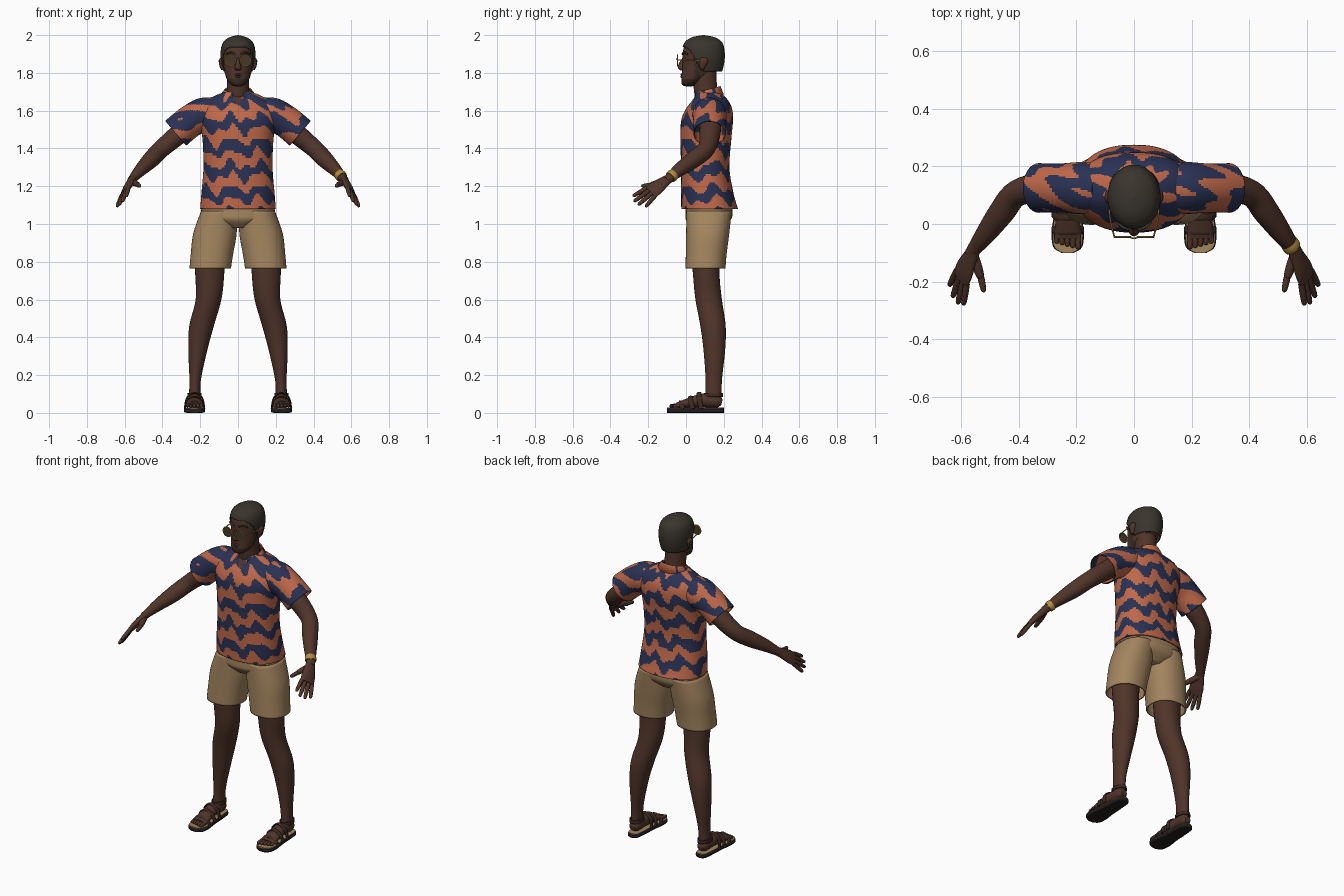
import bpy, bmesh, math
from mathutils import Vector

cube = bpy.data.objects.get("Cube")
if cube:
    bpy.data.objects.remove(cube, do_unlink=True)


def material(name, *rgb):
    m = bpy.data.materials.new(name)
    m.use_nodes = True
    m.diffuse_color = (*rgb, 1)
    m.node_tree.nodes["Principled BSDF"].inputs["Base Color"].default_value = (*rgb, 1)
    return m


SKIN = material("dark skin", .08, .035, .023)
HAIR = material("charcoal hair", .042, .036, .026)
BEARD = material("short beard", .04, .023, .017)
CORAL = material("coral cloth", .53, .14, .068)
NAVY = material("navy cloth", .023, .032, .09)
KHAKI = material("khaki cloth", .37, .235, .115)
SOLE = material("black sole", .016, .014, .013)
STRAP = material("brown leather", .045, .022, .016)
GOLD = material("gold metal", .45, .26, .05)
LENS = material("tinted lens", .06, .038, .02)

X, Y = Vector((1, 0, 0)), Vector((0, 1, 0))
SIDES = (("left", 1), ("right", -1))


def spline(stations, steps):
    """Smooth Catmull-Rom resampling of station tuples."""
    pts = [stations[0], *stations, stations[-1]]
    out = []
    for i in range(len(stations) - 1):
        a, b, c, d = pts[i:i + 4]
        for k in range(steps):
            t = k / steps
            out.append([.5 * (2 * q + (r - p) * t + (2 * p - 5 * q + 4 * r - s) * t * t
                              + (3 * q - p - 3 * r + s) * t ** 3)
                        for p, q, r, s in zip(a, b, c, d)])
    return out + [list(stations[-1])]


def finish(name, verts, faces, mats, rule=None, keep=None, thick=0):
    me = bpy.data.meshes.new(name)
    me.from_pydata(verts, [], faces)
    bm = bmesh.new()
    bm.from_mesh(me)
    bmesh.ops.recalc_face_normals(bm, faces=bm.faces)
    if keep:
        lost = [f for f in bm.faces if not keep(f.calc_center_median())]
        bmesh.ops.delete(bm, geom=lost, context='FACES')
    for f in bm.faces:
        f.smooth = True
        if rule:
            f.material_index = rule(f.calc_center_median())
    bm.to_mesh(me)
    bm.free()
    me.set_sharp_from_angle(angle=math.radians(50))
    for m in mats:
        me.materials.append(m)
    ob = bpy.data.objects.new(name, me)
    bpy.context.collection.objects.link(ob)
    if thick:
        mod = ob.modifiers.new("thickness", 'SOLIDIFY')
        mod.thickness, mod.offset = thick, -1
    return ob


def loft(name, stations, *mats, ref=None, side=1, n=20, steps=5, power=2, caps=True, **extra):
    """Skin rings (x, y, z, rx, ry): level rings, or across the path when ref is given."""
    rows = spline(stations, steps)
    centres = [Vector(r[:3]) for r in rows]
    verts, faces = [], []
    for i, (c, row) in enumerate(zip(centres, rows)):
        u, v = X, Y
        if ref:
            t = (centres[min(i + 1, len(rows) - 1)] - centres[max(i - 1, 0)]).normalized()
            u = (ref - t * ref.dot(t)).normalized()
            v = t.cross(u)
        for k in range(n):
            a = math.tau * k / n
            cs, sn = [math.copysign(abs(w) ** (2 / power), w) for w in (math.cos(a), math.sin(a))]
            p = c + u * cs * max(row[3], .001) + v * sn * max(row[4], .001)
            verts.append((p.x * side, p.y, p.z))
    for i in range(len(rows) - 1):
        for k in range(n):
            a, b = i * n + k, i * n + (k + 1) % n
            faces.append((a, b, b + n, a + n))
    if caps:
        faces += [tuple(range(n)), tuple(range(len(verts) - n, len(verts)))]
    return finish(name, verts, faces, mats, **extra)


def rod(name, points, r, mat, r2=None, ref=X, **kw):
    return loft(name, [(*p, r, r2 or r) for p in points], mat, ref=ref, n=10, **kw)


def digit(name, a, b, r, side, mat=SKIN):
    a, b = Vector(a), Vector(b)
    stops = ((0, 1), (.5, 1), (.85, .85), (.96, .6), (1, .1))
    loft(name, [(*a.lerp(b, t), r * s, r * s) for t, s in stops], mat, ref=Vector((.5, .7, -.5)),
         side=side, n=10, steps=3)


# Shirt pattern: wavy bands of two colours
def bands(u, z):
    wave = math.sin(math.tau * z / .125 + 1.1 * math.sin(6 * u) + .7 * math.sin(11 * u + 25 * z))
    return int(wave > .35 * math.sin(9 * u + 2))


def torso_rule(c):
    if c.y < .09 and c.z > 1.62 and abs(c.x) < (c.z - 1.62) * .5:
        return 2
    return bands(math.atan2(c.x, .11 - c.y), c.z)


loft("shirt_body", [
    (0, .125, 1.08, .2, .15), (0, .112, 1.17, .193, .138), (0, .102, 1.3, .183, .128),
    (0, .105, 1.45, .188, .135), (0, .112, 1.55, .205, .137), (0, .122, 1.61, .2, .122),
    (0, .128, 1.65, .175, .098), (0, .125, 1.68, .12, .075), (0, .115, 1.7, .07, .062)],
    CORAL, NAVY, SKIN, n=144, steps=12, power=2.3, caps=False, thick=.006, rule=torso_rule)

# Folded collar, open at the front
collar, flaps, count = [], [], 40
for k in range(count + 1):
    a = math.radians(-158 + 316 * k / count)
    front = (1 - math.cos(a)) / 2
    for rx, ry, z in ((.064, .062, 1.725 - .035 * front), (.07, .068, 1.73 - .035 * front),
                      (.098, .085, 1.685 - .045 * front ** 3)):
        collar.append((rx * math.sin(a), .115 + ry * math.cos(a), z))
    if k < count:
        for j in (3 * k, 3 * k + 1):
            flaps.append((j, j + 1, j + 4, j + 3))
finish("collar", collar, flaps, [CORAL, NAVY], thick=.004,
       rule=lambda c: bands(1.5 * math.atan2(c.x, c.y - .115), c.z))

# Shorts
loft("shorts_hips", [(0, .12, 1.14, .183, .12), (0, .122, 1.06, .195, .125),
                     (0, .118, 1.02, .17, .118), (0, .115, .98, .06, .08)], KHAKI, n=48, power=2.3)

# Head, neck and hair
loft("neck", [(0, .12, 1.63, .075, .07), (0, .105, 1.7, .06, .062), (0, .095, 1.82, .06, .065)],
     SKIN, n=32)
loft("head", [
    (0, .015, 1.728, .012, .015), (0, .02, 1.737, .036, .04), (0, .035, 1.76, .056, .06),
    (0, .063, 1.8, .07, .085), (0, .084, 1.855, .08, .102), (0, .09, 1.91, .083, .107),
    (0, .09, 1.96, .068, .088), (0, .09, 1.985, .03, .04)], SKIN, BEARD, n=48,
    rule=lambda c: int(c.z < 1.765 or (c.z < 1.85 and .045 < c.y < .075)))


def below_hairline(c):
    t = min(max((c.y + .005) / .11, 0), 1)
    return c.z > 1.935 - .13 * t * t * (3 - 2 * t)


loft("hair", [
    (0, .1, 1.785, .07, .085), (0, .097, 1.85, .087, .105), (0, .092, 1.91, .092, .113),
    (0, .092, 1.96, .08, .1), (0, .092, 1.988, .046, .062), (0, .092, 2, .003, .004)],
    HAIR, n=64, steps=10, keep=below_hairline, thick=.005)
loft("nose", [(0, -.012, 1.878, .009, .008), (0, -.024, 1.85, .011, .014),
              (0, -.026, 1.825, .018, .016), (0, -.018, 1.812, .012, .008)], SKIN)
for label, z in (("upper", 1.79), ("lower", 1.779)):
    rod(label + "_lip", [(-.028, -.008, z), (0, -.023, z), (.028, -.008, z)], .006, BEARD, ref=Y)

# Glasses
rod("glasses_bridge", [(-.012, -.046, 1.868), (0, -.05, 1.873), (.012, -.046, 1.868)], .003, GOLD, ref=Y)


def adopt(name, mat):
    ob = bpy.context.object
    ob.name = name
    ob.data.materials.append(mat)
    bpy.ops.object.shade_smooth_by_angle()


LEG_PATH = [(.15, .105, .82, .08, .075), (.15, .108, .72, .076, .07), (.156, .12, .6, .068, .07),
            (.193, .143, .46, .065, .067), (.213, .15, .33, .05, .057), (.227, .147, .17, .03, .043),
            (.23, .145, .06, .032, .044)]
ACROSS = Vector((.48, .69, -.53)).normalized()
KNUCKLE = Vector((.597, -.185, 1.172))
TIPS = {"index": (.592, -.282, 1.147), "middle": (.612, -.278, 1.118),
        "ring": (.63, -.255, 1.1), "little": (.641, -.215, 1.09)}

for label, s in SIDES:
    tag = label + "_"
    # Face details
    bpy.ops.mesh.primitive_torus_add(location=(s * .04, -.045, 1.865), rotation=(math.pi / 2, 0, 0),
                                     major_radius=.029, minor_radius=.0028,
                                     major_segments=32, minor_segments=8)
    adopt(tag + "glasses_rim", GOLD)
    bpy.ops.mesh.primitive_cylinder_add(location=(s * .04, -.045, 1.865), rotation=(math.pi / 2, 0, 0),
                                        radius=.028, depth=.003, vertices=32)
    adopt(tag + "glasses_lens", LENS)
    rod(tag + "glasses_temple", [(.068, -.045, 1.868), (.083, .02, 1.868), (.088, .1, 1.862)],
        .003, GOLD, side=s)
    rod(tag + "eyebrow", [(.014, -.019, 1.9), (.038, -.012, 1.908), (.06, .008, 1.9)],
        .005, HAIR, ref=Y, side=s)
    loft(tag + "ear", [(.08, .085, 1.815, .008, .008), (.086, .088, 1.83, .01, .014),
                       (.09, .094, 1.865, .012, .023), (.086, .094, 1.883, .004, .008)], SKIN, side=s)

    # Sleeve and arm
    loft(tag + "sleeve", [(.13, .125, 1.59, .085, .08), (.185, .125, 1.578, .09, .09),
                          (.255, .125, 1.542, .085, .086), (.33, .125, 1.48, .086, .086)],
         CORAL, NAVY, ref=Y, side=s, n=80, steps=10, caps=False, thick=.006,
         rule=lambda c: bands(c.x * 3 + c.y * 8, c.z))
    loft(tag + "arm", [
        (.2, .125, 1.575, .055, .055), (.3, .128, 1.487, .056, .054), (.405, .107, 1.398, .046, .047),
        (.46, .04, 1.342, .045, .045), (.515, -.035, 1.287, .036, .034),
        (.553, -.085, 1.245, .026, .024), (.565, -.105, 1.23, .026, .022)], SKIN, ref=Y, side=s, n=28)

    # Hand
    loft(tag + "palm", [(.55, -.08, 1.25, .022, .02), (.57, -.12, 1.22, .033, .02),
                        (.588, -.16, 1.19, .044, .018), (.6, -.19, 1.167, .043, .013)],
         SKIN, ref=ACROSS, side=s)
    for k, (finger, tip) in enumerate(TIPS.items()):
        digit(tag + finger + "_finger", KNUCKLE + ACROSS * (.023 * k - .034), tip, .0115, s)
    digit(tag + "thumb_base", (.56, -.1, 1.225), (.53, -.19, 1.208), .017, s)
    digit(tag + "thumb", (.538, -.155, 1.212), (.52, -.237, 1.2), .012, s)

    # Shorts leg and bare leg
    loft(tag + "shorts_leg", [(.1, .122, 1.07, .095, .12), (.122, .115, .95, .115, .114),
                              (.138, .107, .84, .112, .108), (.147, .103, .765, .11, .106)],
         KHAKI, side=s, n=48, power=2.2, caps=False, thick=.008)
    loft(tag + "leg", LEG_PATH, SKIN, side=s, n=28)

    # Foot and sandal
    loft(tag + "foot", [(.23, .19, .055, .018, .016), (.23, .165, .06, .032, .032),
                        (.23, .09, .066, .036, .036), (.23, .02, .054, .042, .027),
                        (.23, -.05, .04, .046, .013)], SKIN, ref=X, side=s)
    for k in range(5):
        x = .268 - .0185 * k
        digit(f"{tag}toe_{k + 1}", (x, -.035, .04), (x, -.068 - .005 * k, .036), .009 + .0005 * k, s)
    for part, z, h, grow, mat in (("sole", .012, .012, 0, SOLE), ("insole", .025, .003, -.004, KHAKI)):
        outline = ((.2, .012), (.185, .034), (.12, .042), (.04, .047), (-.03, .056), (-.08, .05), (-.1, .022))
        loft(tag + "sandal_" + part, [(.23, y, z, w + grow, h) for y, w in outline],
             mat, ref=X, side=s, power=5, n=24)
    for k, (y, top) in enumerate(((-.025, .062), (.025, .086), (.07, .106))):
        rod(f"{tag}sandal_strap_{k + 1}",
            [(.178, y + .01, .022), (.19, y, top * .75), (.23, y, top), (.27, y, top * .75), (.282, y + .01, .022)],
            .013, STRAP, r2=.005, ref=Y, side=s)
    loft(tag + "ankle_strap", [(.23, .145, .085, .037, .052), (.23, .145, .105, .036, .05)],
         STRAP, side=s, n=28, caps=False, thick=.006)

# Bracelet on the left wrist
loft("bracelet", [(.536, -.064, 1.263, .031, .029), (.544, -.074, 1.255, .033, .031),
                  (.551, -.083, 1.247, .031, .029)], GOLD, ref=Y, n=24)
